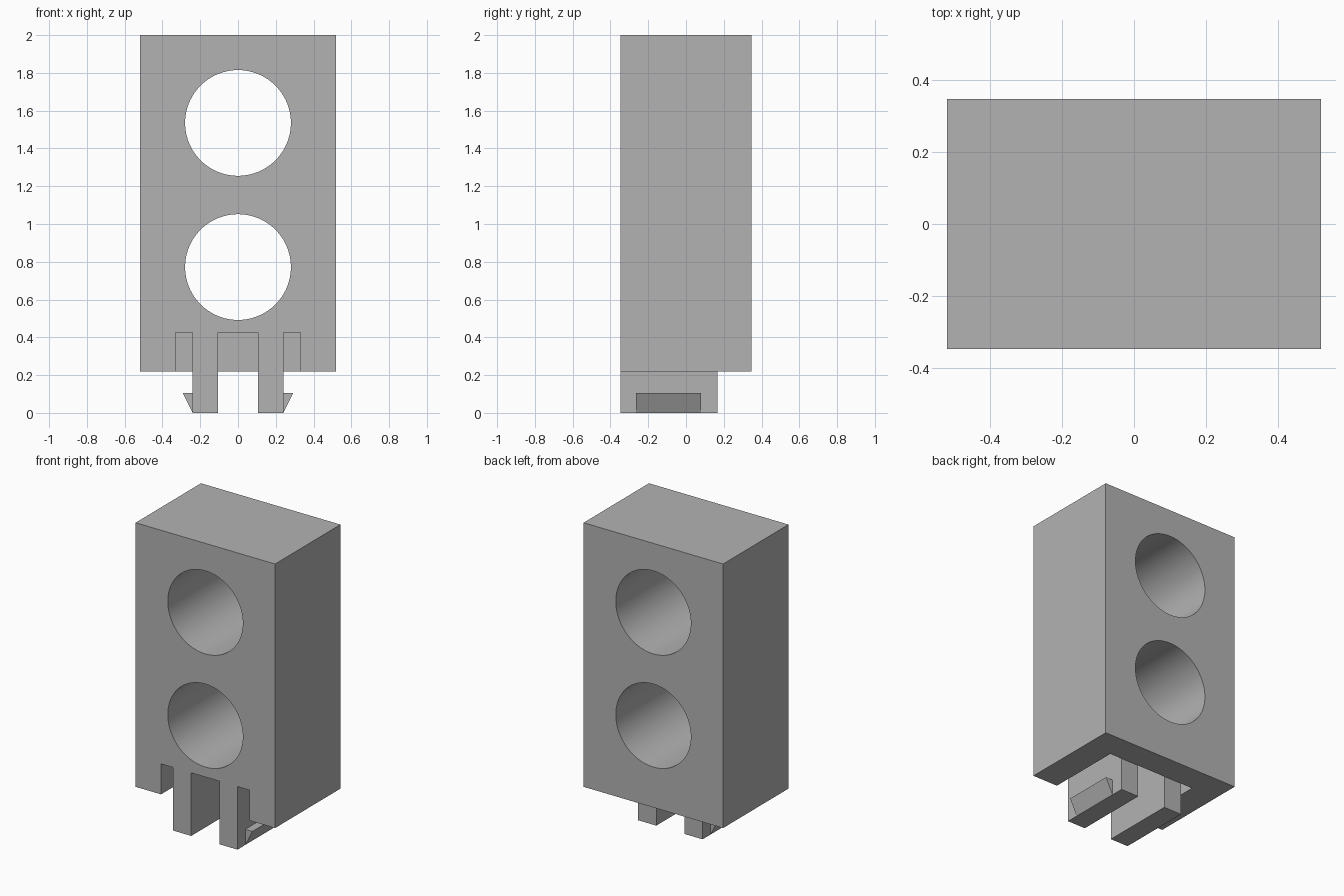
import bpy
import bmesh
import math

old = bpy.data.objects.get("Cube")
if old:
    bpy.data.objects.remove(old, do_unlink=True)

# Main dimensions
HALF_W, HALF_D = 0.52, 0.348
BASE, TOP = 0.22, 2.0
POCKET_TOP, POCKET_BACK = 0.425, 0.166

grey = bpy.data.materials.new("light_grey")
grey.use_nodes = True
COLOUR = (0.45, 0.45, 0.45, 1)
grey.diffuse_color = COLOUR
grey.node_tree.nodes["Principled BSDF"].inputs["Base Color"].default_value = COLOUR


def extrude_profile(name, points, y0, y1):
    """Prism from an (x, z) outline, running from y0 to y1."""
    bm = bmesh.new()
    face = bm.faces.new([bm.verts.new((x, y0, z)) for x, z in points])
    result = bmesh.ops.extrude_face_region(bm, geom=[face])
    moved = [v for v in result["geom"] if isinstance(v, bmesh.types.BMVert)]
    bmesh.ops.translate(bm, verts=moved, vec=(0, y1 - y0, 0))
    bmesh.ops.recalc_face_normals(bm, faces=bm.faces)
    mesh = bpy.data.meshes.new(name)
    bm.to_mesh(mesh)
    bm.free()
    mesh.materials.append(grey)
    obj = bpy.data.objects.new(name, mesh)
    bpy.context.collection.objects.link(obj)
    return obj


def rect(x0, x1, z0, z1):
    return [(x0, z0), (x1, z0), (x1, z1), (x0, z1)]


def circle(z, radius, count=96):
    angles = [2 * math.pi * i / count for i in range(count)]
    return [(radius * math.cos(a), z + radius * math.sin(a)) for a in angles]


def cut(target, cutter):
    """Subtract the cutter from the target and discard it."""
    mod = target.modifiers.new("cut", 'BOOLEAN')
    mod.operation = 'DIFFERENCE'
    mod.solver = 'EXACT'
    mod.object = cutter
    bpy.context.view_layer.objects.active = target
    bpy.ops.object.modifier_apply(modifier=mod.name)
    bpy.data.objects.remove(cutter, do_unlink=True)


# Housing with two round through holes and a pocket open to the front and below
housing = extrude_profile("housing", rect(-HALF_W, HALF_W, BASE, TOP), -HALF_D, HALF_D)
for height in (0.772, 1.535):
    cut(housing, extrude_profile("hole_cutter", circle(height, 0.28), -1, 1))
cut(housing, extrude_profile("pocket_cutter", rect(-0.33, 0.33, 0, POCKET_TOP), -1, POCKET_BACK))

# Clip legs with wedge-shaped barbs on their outer sides
parts = [housing]
for side, s in (("left", 1), ("right", -1)):
    parts.append(extrude_profile(side + "_leg", rect(s * 0.105, s * 0.24, 0, POCKET_TOP),
                                 -HALF_D, POCKET_BACK))
    barb = [(s * 0.24, 0), (s * 0.293, 0.105), (s * 0.24, 0.105)]
    parts.append(extrude_profile(side + "_barb", barb, -0.265, 0.08))

# Smooth hole walls, sharp corners
bpy.ops.object.select_all(action='DESELECT')
for part in parts:
    part.select_set(True)
bpy.context.view_layer.objects.active = housing
bpy.ops.object.shade_smooth_by_angle(angle=math.radians(25))
